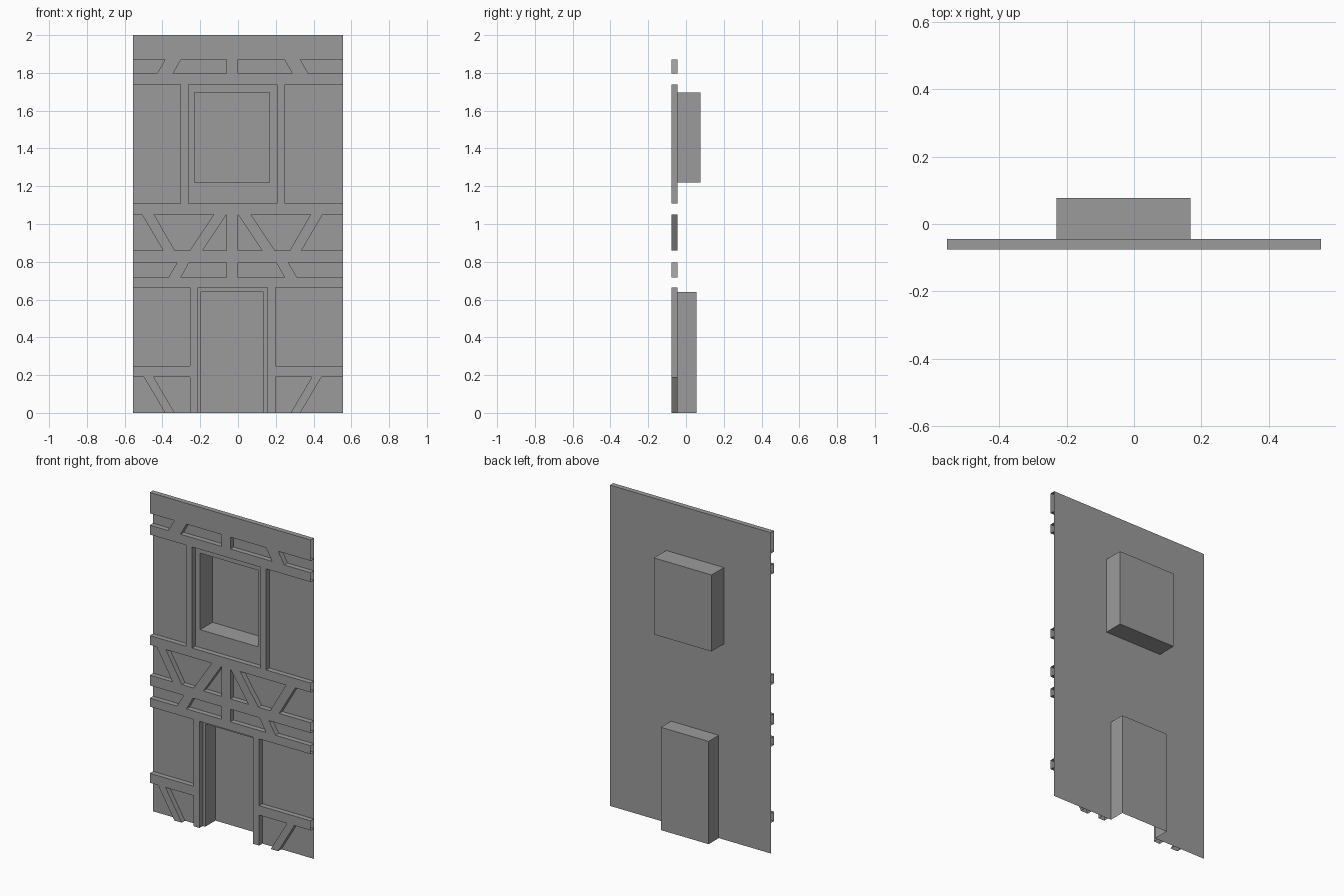
import bpy, bmesh

if "Cube" in bpy.data.objects:
    bpy.data.objects.remove(bpy.data.objects["Cube"])

W, H = 0.555, 2.0            # half width, height
YF, YW = -0.076, -0.044      # timber front, wall plane

grey = bpy.data.materials.new("dark_grey")
grey.diffuse_color = (0.33, 0.33, 0.33, 1)
grey.use_nodes = True
grey.node_tree.nodes["Principled BSDF"].inputs["Base Color"].default_value = grey.diffuse_color


def make_object(name, faces):
    """Build a mesh from a list of polygons, welding shared corners."""
    bm = bmesh.new()
    for f in faces:
        bm.faces.new([bm.verts.new(p) for p in f])
    bmesh.ops.remove_doubles(bm, verts=bm.verts, dist=1e-5)
    bmesh.ops.dissolve_limit(bm, angle_limit=0.01, verts=bm.verts, edges=bm.edges)
    mesh = bpy.data.meshes.new(name)
    bm.to_mesh(mesh)
    bm.free()
    mesh.materials.append(grey)
    bpy.context.collection.objects.link(bpy.data.objects.new(name, mesh))


def front(xb0, xb1, xt0, xt1, z0, z1):
    return [(xb0, YF, z0), (xb1, YF, z0), (xt1, YF, z1), (xt0, YF, z1)]


def side(a, b):
    """Timber side running back to the wall from front edge a-b (x, z)."""
    return [(a[0], YF, a[1]), (a[0], YW, a[1]), (b[0], YW, b[1]), (b[0], YF, b[1])]


def rail(z0, z1, x0=-W, x1=W):
    return [front(x0, x1, x0, x1, z0, z1)]


def mirrored(posts, axis=-0.028):
    """Posts are (bottom left, bottom right, top left, top right)."""
    m = 2 * axis
    return [(m - b, m - a, m - d, m - c) for a, b, c, d in reversed(posts)]


def row(z0, z1, posts, x0=-W, x1=W, floor=True):
    """Posts or braces between two rails, with the edges of the panels between."""
    faces = []
    for a, b, c, d in posts:
        faces.append(front(a, b, c, d, z0, z1))
        faces.append(side((a, z0), (c, z1)))
        faces.append(side((d, z1), (b, z0)))
    for k, z in ((0, z0), (2, z1)):
        if z == z0 and not floor:
            continue
        xs = [x0] + [x for p in posts for x in p[k:k + 2]] + [x1]
        for l, r in zip(xs[::2], xs[1::2]):
            if r - l > 0.004:
                faces.append(side((l, z), (r, z)))
    return faces


# Timber frame: rails
timber = []
for z0, z1 in ((1.87, H), (1.738, 1.796), (1.05, 1.108), (0.797, 0.861), (0.665, 0.718)):
    timber += rail(z0, z1)
timber.append(side((-W, H), (W, H)))

# Timber frame: rows of posts and braces
king = [(-0.06, 0.0, -0.06, 0.0)]
top = [(-0.429, -0.344, -0.386, -0.302)]
timber += row(1.796, 1.87, top + king + mirrored(top))
upper = [(-0.304, -0.263, -0.304, -0.263)]
timber += row(1.108, 1.738, upper + mirrored(upper))
cross = [(-0.397, -0.335, -0.508, -0.444), (-0.254, -0.186, -0.128, -0.06)]
timber += row(0.861, 1.05, cross + king + mirrored(cross, -0.03))
low = [(-0.368, -0.302, -0.322, -0.258)]
timber += row(0.718, 0.797, low + king + mirrored(low))
door_post = [(-0.255, -0.212, -0.255, -0.212)]
timber += row(0, 0.665, door_post + mirrored(door_post), floor=False)

# Low side rails with a brace below each
foot = [(-0.386, -0.335, -0.498, -0.447)]
for posts, x0, x1 in ((foot, -W, -0.255), (mirrored(foot), 0.199, W)):
    timber += rail(0.19, 0.249, x0, x1)
    timber.append(side((x0, 0.249), (x1, 0.249)))
    timber += row(0, 0.19, posts, x0, x1, floor=False)
make_object("timber_frame", timber)

# Wall sheet with window and door openings: x0, x1, z0, z1, back depth
window = (-0.23, 0.168, 1.219, 1.696, 0.077)
door = (-0.195, 0.134, 0.0, 0.641, 0.056)
xs = sorted((-W, W) + window[:2] + door[:2])
zs = sorted((0.0, H) + window[2:4] + door[3:4])
cells = []
for x0, x1 in zip(xs, xs[1:]):
    for z0, z1 in zip(zs, zs[1:]):
        cx, cz = (x0 + x1) / 2, (z0 + z1) / 2
        if not any(o[0] < cx < o[1] and o[2] < cz < o[3] for o in (window, door)):
            cells.append([(x0, YW, z0), (x1, YW, z0), (x1, YW, z1), (x0, YW, z1)])
make_object("wall", cells)

# Recesses behind the openings (the door has no floor)
for name, (x0, x1, z0, z1, yb) in (("window_recess", window), ("door_recess", door)):
    ring = [(x0, z0), (x0, z1), (x1, z1), (x1, z0)]
    faces = [[(x, yb, z) for x, z in reversed(ring)]]
    for i in range(4 if z0 > 0 else 3):
        (ax, az), (bx, bz) = ring[i], ring[(i + 1) % 4]
        faces.append([(ax, YW, az), (bx, YW, bz), (bx, yb, bz), (ax, yb, az)])
    make_object(name, faces)
